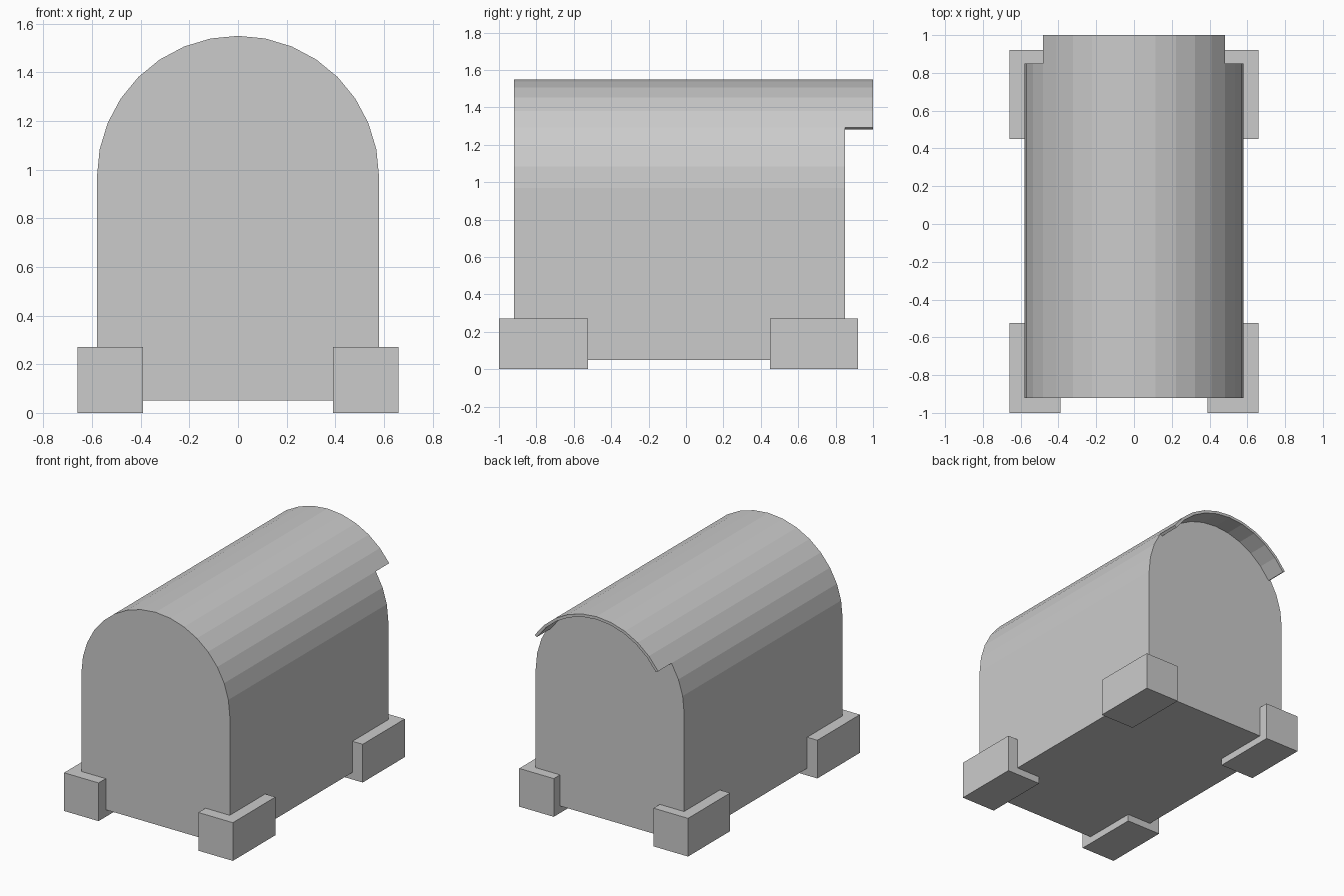
import bpy, bmesh
from math import sin, cos, radians

if "Cube" in bpy.data.objects:
    bpy.data.objects.remove(bpy.data.objects["Cube"])

R, CZ = 0.58, 0.97      # arch radius and centre height
STEP = 11.25            # 16 flat facets over the half circle


def arc(r, first, last):
    return [(r * cos(radians(i * STEP)), CZ + r * sin(radians(i * STEP)))
            for i in range(first, last + 1)]


def extrude_profile(name, pts, y0, y1):
    bm = bmesh.new()
    face = bm.faces.new([bm.verts.new((x, y0, z)) for x, z in pts])
    ext = bmesh.ops.extrude_face_region(bm, geom=[face])
    verts = [g for g in ext["geom"] if isinstance(g, bmesh.types.BMVert)]
    bmesh.ops.translate(bm, verts=verts, vec=(0, y1 - y0, 0))
    bmesh.ops.recalc_face_normals(bm, faces=bm.faces)
    mesh = bpy.data.meshes.new(name)
    bm.to_mesh(mesh)
    bm.free()
    obj = bpy.data.objects.new(name, mesh)
    bpy.context.collection.objects.link(obj)
    return obj


# Arched body
extrude_profile("body", arc(R, 0, 16) + [(-R, 0.05), (R, 0.05)], -0.92, 0.85)

# Thin roof overhang at the back, flush with the body's arch
extrude_profile("roof_overhang", arc(R, 3, 13) + arc(R - 0.02, 3, 13)[::-1], 0.85, 1.0)

# Four corner feet
for side, s in (("left", -1), ("right", 1)):
    for end, y0, y1 in (("front", -1.0, -0.525), ("back", 0.45, 0.92)):
        pts = [(s * x, z) for x, z in ((0.39, 0), (0.66, 0), (0.66, 0.27), (0.39, 0.27))]
        extrude_profile(f"{end}_{side}_foot", pts, y0, y1)
